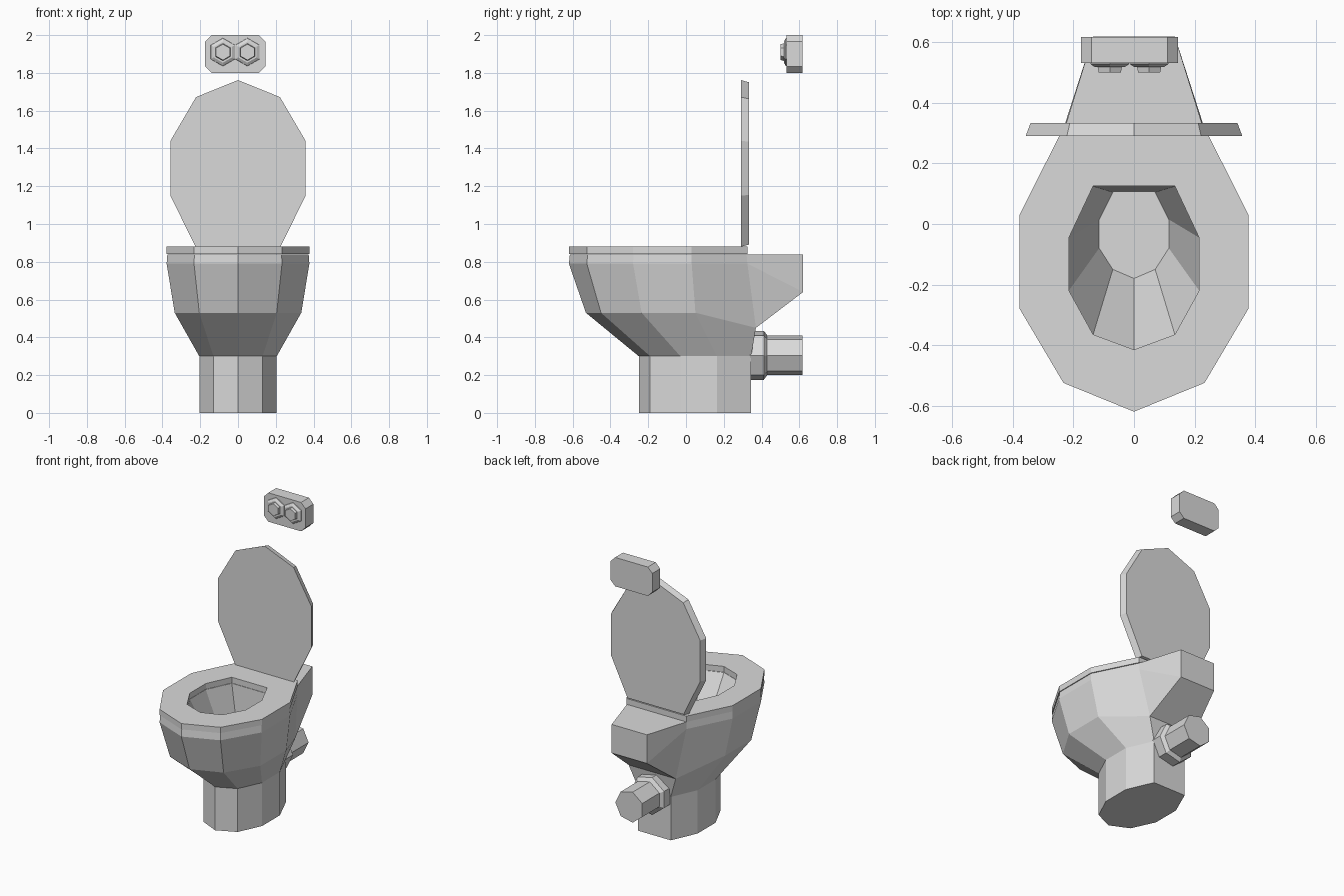
import bpy, bmesh, math
from mathutils import Vector

cube = bpy.data.objects.get("Cube")
if cube:
    bpy.data.objects.remove(cube, do_unlink=True)

grey = bpy.data.materials.new("ceramic_grey")
grey.use_nodes = True
grey.diffuse_color = (0.7, 0.7, 0.7, 1)
grey.node_tree.nodes["Principled BSDF"].inputs["Base Color"].default_value = (0.7, 0.7, 0.7, 1)


def finish(name, bm):
    bmesh.ops.recalc_face_normals(bm, faces=bm.faces)
    mesh = bpy.data.meshes.new(name)
    bm.to_mesh(mesh)
    bm.free()
    mesh.materials.append(grey)
    obj = bpy.data.objects.new(name, mesh)
    bpy.context.collection.objects.link(obj)
    return obj


def outline(half):
    """Nine-sided outline: tip on the centre line, then four mirrored points."""
    return half + [(-x, y) for x, y in reversed(half[1:])]


def ring(bm, points, z, back_z=None):
    return [bm.verts.new((x, y, back_z if back_z is not None and i in (4, 5) else z))
            for i, (x, y) in enumerate(points)]


def bridge(bm, a, b, skip=()):
    n = len(a)
    for i in range(n):
        if i not in skip:
            j = (i + 1) % n
            bm.faces.new((a[i], a[j], b[j], b[i]))


def scaled(points, s, cy):
    return [(x * s, cy + (y - cy) * s) for x, y in points]


rim = outline([(0, -.62), (.233, -.525), (.378, -.28), (.378, .03), (.23, .325)])
belly = outline([(0, -.53), (.205, -.45), (.335, -.235), (.335, .05), (.18, .37)])
foot = outline([(0, -.25), (.13, -.19), (.205, -.03), (.205, .165), (.125, .345)])
hole = outline([(0, -.415), (.135, -.365), (.215, -.22), (.215, -.045), (.135, .125)])
drain = outline([(0, -.18), (.07, -.15), (.115, -.08), (.115, .015), (.07, .105)])

# Bowl with pedestal, rear shelf and hollow basin
bm = bmesh.new()
outer = [ring(bm, foot, 0), ring(bm, foot, .3), ring(bm, belly, .53, .45),
         ring(bm, rim, .79), ring(bm, scaled(rim, .99, -.1), .838)]
bm.faces.new(outer[0])
for k in range(4):
    bridge(bm, outer[k], outer[k + 1], skip=(4,) if k >= 2 else ())
top = [bm.verts.new((x, .62, .838)) for x in (.135, -.135)]
low = [bm.verts.new((x, .62, .64)) for x in (.135, -.135)]
r2, r3, r4 = outer[2:]
bm.faces.new((r4[4], top[0], top[1], r4[5]))
bm.faces.new((*top, low[1], low[0]))
bm.faces.new((r2[4], low[0], low[1], r2[5]))
for i, s in enumerate((4, 5)):
    bm.faces.new((r4[s], r3[s], low[i], top[i]))
    bm.faces.new((r3[s], r2[s], low[i]))
basin = [ring(bm, hole, .838), ring(bm, drain, .46)]
bridge(bm, r4, basin[0])
bridge(bm, *basin)
bm.faces.new(basin[1])
finish("bowl", bm)

# Seat ring
bm = bmesh.new()
seat = [ring(bm, p, z) for p, z in ((rim, .84), (rim, .88), (hole, .88), (hole, .84))]
for k in range(4):
    bridge(bm, seat[k], seat[(k + 1) % 4])
finish("seat", bm)

# Raised lid, slightly narrower at its back face
lid = outline([(0, 1.762), (.222, 1.672), (.358, 1.44), (.358, 1.15), (.225, .88)])
bm = bmesh.new()
front = [bm.verts.new((x, .29, z)) for x, z in lid]
back = [bm.verts.new((x * .955, .333, max(.88, 1.3 + (z - 1.3) * .975))) for x, z in lid]
bm.faces.new(front)
bm.faces.new(back)
bridge(bm, front, back)
finish("lid", bm)


def lathe_y(name, x, z, sides, start, profile):
    """Stack of polygon rings along y from (radius, y) pairs, capped at both ends."""
    bm = bmesh.new()
    rings = []
    for r, y in profile:
        angles = [start + math.tau * i / sides for i in range(sides)]
        rings.append([bm.verts.new((x + r * math.cos(a), y, z + r * math.sin(a))) for a in angles])
    for a, b in zip(rings, rings[1:]):
        bridge(bm, a, b)
    bm.faces.new(rings[0])
    bm.faces.new(rings[-1])
    return finish(name, bm)


# Waste pipe with collar
lathe_y("waste_pipe", 0, .305, 7, 0,
        [(.133, .34), (.133, .412), (.108, .43), (.108, .618)])

# Flush plate with chamfered corners
bm = bmesh.new()
w, h, c = .16, .1, .035
corners = [(w, h - c), (w - c, h), (c - w, h), (-w, h - c),
           (-w, c - h), (c - w, -h), (w - c, -h), (w, c - h)]
sides = [[bm.verts.new(Vector((x - .015, y, z + 1.9))) for x, z in corners] for y in (.532, .618)]
bridge(bm, *sides)
for s in sides:
    bm.faces.new(s)
finish("flush_plate", bm)

# Two hexagonal flush buttons
for side, x in (("right", -.08), ("left", .05)):
    lathe_y(side + "_flush_button", x, 1.91, 6, math.pi / 2,
            [(.075, .534), (.073, .528), (.056, .518), (.046, .518), (.042, .5)])
